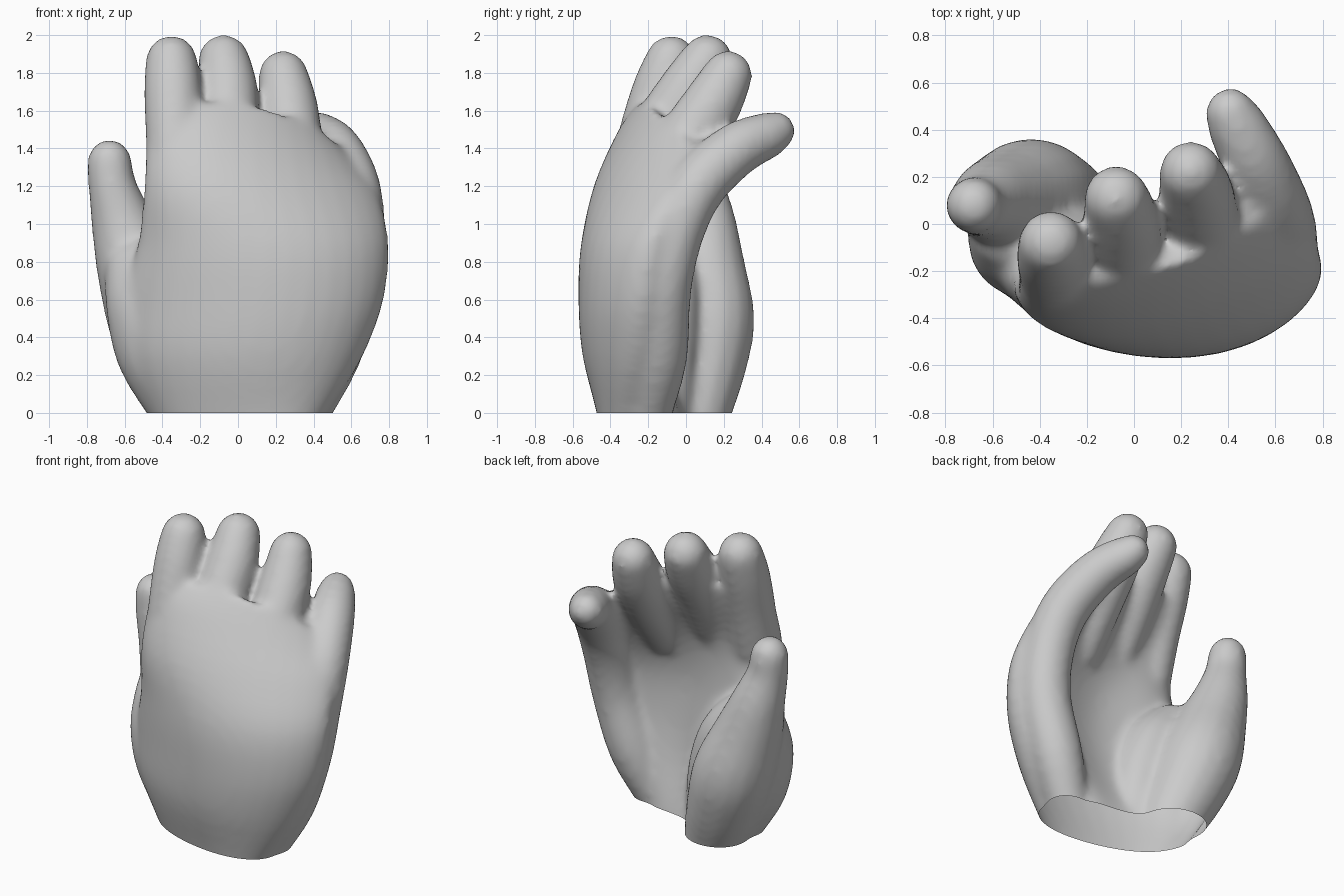
import bpy, bmesh
from math import sin, cos, pi, radians
from mathutils import Vector

if "Cube" in bpy.data.objects:
    bpy.data.objects.remove(bpy.data.objects["Cube"])

bm = bmesh.new()


def spline(rows, steps=4):
    """Catmull-Rom interpolation through rows of numbers."""
    ext = [rows[0]] + list(rows) + [rows[-1]]
    out = []
    for a, b, c, d in zip(ext, ext[1:], ext[2:], ext[3:]):
        for k in range(steps):
            t = k / steps
            out.append([.5 * (2 * q + (r - p) * t + (2 * p - 5 * q + 4 * r - s) * t * t
                              + (3 * q - p - 3 * r + s) * t ** 3) for p, q, r, s in zip(a, b, c, d)])
    return out + [list(rows[-1])]


def loft(rings):
    """Skin a list of closed rings and cap both ends."""
    rows = [[bm.verts.new(p) for p in ring] for ring in rings]
    n = len(rows[0])
    faces = [bm.faces.new((a[i], a[(i + 1) % n], b[(i + 1) % n], b[i]))
             for a, b in zip(rows, rows[1:]) for i in range(n)]
    faces += [bm.faces.new(rows[0][::-1]), bm.faces.new(rows[-1])]
    bmesh.ops.recalc_face_normals(bm, faces=faces)


def digit(stations, sides=16):
    """Tapered tube through (x, y, z, radius) stations with a round tip."""
    path = spline(stations)
    pts = [Vector(p[:3]) for p in path]
    rings = []

    def ring(c, d, r):
        u = Vector((1, 0, 0))
        u = (u - d * u.dot(d)).normalized()
        v = d.cross(u)
        rings.append([c + u * r * cos(2 * pi * i / sides) + v * r * sin(2 * pi * i / sides)
                      for i in range(sides)])

    for i, p in enumerate(pts):
        d = (pts[min(i + 1, len(pts) - 1)] - pts[max(i - 1, 0)]).normalized()
        ring(p, d, path[i][3])
    for a in (25, 50, 72, 86):
        r = path[-1][3]
        ring(pts[-1] + d * r * sin(radians(a)), d, r * cos(radians(a)))
    loft(rings)


def palm_section(row):
    """Curved slab section through left edge, middle and right edge, thicker on the palm side."""
    L, M, R, half = Vector(row[:3]), Vector(row[3:6]), Vector(row[6:9]), row[9]
    top, bottom = [], []
    for k in range(21):
        u = -cos(pi * k / 20)
        bend = (L + R) / 2 - M
        c = M + u * (R - L) / 2 + u * u * bend
        t = (R - L) / 2 + 2 * u * bend
        n = Vector((t.y, -t.x, 0)).normalized()
        h = half * max(0, 1 - u ** 4) ** 0.5
        top.append(c + n * h)
        bottom.append(c - n * h * 1.45)
    return top + bottom[-2:0:-1]


# Cupped palm: left edge, middle, right edge, half thickness
loft([palm_section(r) for r in spline((
    (-.40, -.06, -.1, .02, -.25, -.1, .42, -.26, -.1, .18),
    (-.45, -.08, 0, .03, -.28, 0, .47, -.25, 0, .18),
    (-.61, -.08, .3, .08, -.37, .3, .64, -.19, .3, .175),
    (-.60, -.12, .6, .13, -.405, .6, .755, -.17, .6, .165),
    (-.52, -.20, .9, .14, -.40, .9, .785, -.13, .9, .155),
    (-.49, -.25, 1.2, .07, -.325, 1.2, .74, -.01, 1.15, .145),
    (-.48, -.20, 1.48, .05, -.18, 1.48, .68, .10, 1.26, .135),
    (-.44, -.15, 1.60, .08, -.08, 1.63, .56, .14, 1.37, .11)))])

# Fingers: index, middle, ring, little (with the heel of the hand)
digit([(-.33, -.28, 1.15, .15), (-.335, -.21, 1.45, .155), (-.345, -.135, 1.7, .155), (-.352, -.08, 1.86, .14)])
digit([(-.04, -.28, 1.2, .15), (-.05, -.12, 1.5, .165), (-.055, .02, 1.72, .16), (-.075, .11, 1.865, .14)])
digit([(.29, -.22, 1.1, .15), (.285, -.02, 1.4, .165), (.265, .13, 1.62, .16), (.24, .22, 1.785, .135)])
digit([(.34, -.21, -.1, .13), (.36, -.20, 0, .13), (.49, -.15, .3, .16), (.60, -.13, .65, .16), (.625, -.06, .95, .155),
       (.60, .06, 1.2, .155), (.515, .26, 1.39, .145), (.43, .43, 1.47, .125), (.41, .47, 1.49, .11)])

# Thumb, its fleshy base, the flesh on both sides of it and the web to the index finger
digit([(-.25, .03, -.1, .19), (-.255, .04, 0, .2), (-.35, .08, .25, .24), (-.44, .11, .5, .255), (-.54, .10, .78, .215),
       (-.61, .10, 1.0, .17), (-.665, .08, 1.2, .13), (-.68, .08, 1.33, .12)])
digit([(-.26, -.1, -.1, .16), (-.30, -.1, 0, .16), (-.43, -.1, .3, .21), (-.49, -.09, .55, .21), (-.53, -.03, .74, .18)])
digit([(-.08, -.12, -.1, .15), (-.09, -.12, 0, .15), (-.15, -.12, .35, .18), (-.24, -.1, .62, .17), (-.36, -.09, .8, .13)])
digit([(-.56, .08, .75, .13), (-.46, -.05, .8, .12), (-.38, -.22, .88, .13)])

# Fuse everything into one smooth skin
mesh = bpy.data.meshes.new("hand")
bm.to_mesh(mesh)
bm.free()
hand = bpy.data.objects.new("hand", mesh)
bpy.context.collection.objects.link(hand)
bpy.context.view_layer.objects.active = hand
hand.select_set(True)
remesh = hand.modifiers.new("fuse", 'REMESH')
remesh.mode = 'VOXEL'
remesh.voxel_size = .022
smooth = hand.modifiers.new("soften", 'SMOOTH')
smooth.factor = .5
smooth.iterations = 16
for name in ("fuse", "soften"):
    bpy.ops.object.modifier_apply(modifier=name)

# Open wrist, trimmed flat
bm = bmesh.new()
bm.from_mesh(hand.data)
bmesh.ops.bisect_plane(bm, geom=bm.verts[:] + bm.edges[:] + bm.faces[:],
                       plane_co=(0, 0, 0), plane_no=(0, 0, 1), clear_inner=True)
bm.to_mesh(hand.data)
bm.free()
bpy.ops.object.shade_smooth_by_angle(angle=radians(60))
